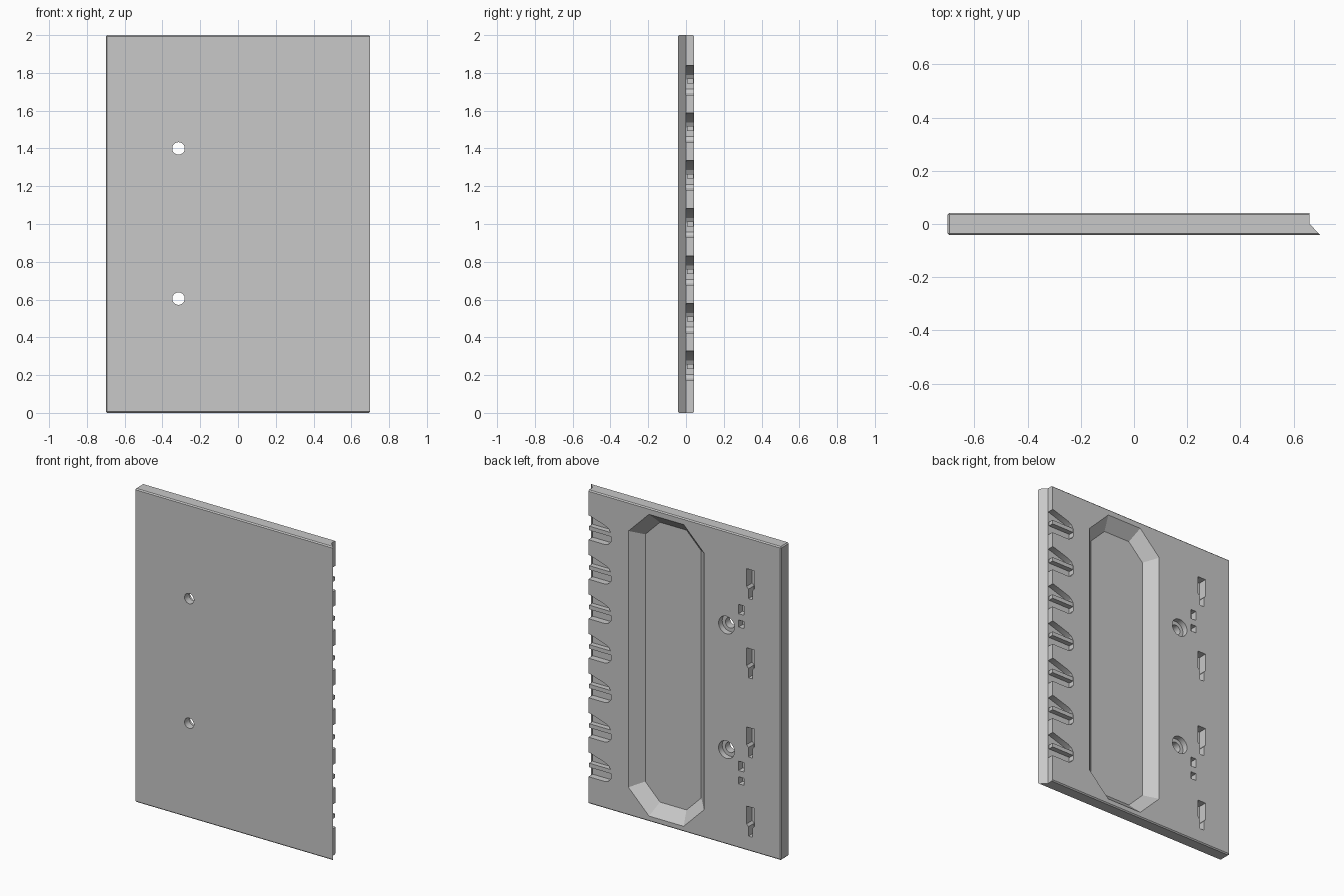
import bpy, bmesh, math
from mathutils import Vector

if "Cube" in bpy.data.objects:
    bpy.data.objects.remove(bpy.data.objects["Cube"], do_unlink=True)

FRONT, BACK = -0.042, 0.042

grey = bpy.data.materials.new("plain_grey")
grey.use_nodes = True
colour = (0.58, 0.58, 0.58, 1)
grey.diffuse_color = colour
grey.node_tree.nodes["Principled BSDF"].inputs["Base Color"].default_value = colour


def loft(name, rings):
    """Closed solid through matching rings of points."""
    bm = bmesh.new()
    loops = [[bm.verts.new(p) for p in ring] for ring in rings]
    n = len(loops[0])
    for a, b in zip(loops, loops[1:]):
        for i in range(n):
            j = (i + 1) % n
            bm.faces.new((a[i], a[j], b[j], b[i]))
    bm.faces.new(loops[0])
    bm.faces.new(loops[-1])
    bmesh.ops.recalc_face_normals(bm, faces=bm.faces)
    mesh = bpy.data.meshes.new(name)
    bm.to_mesh(mesh)
    bm.free()
    mesh.materials.append(grey)
    ob = bpy.data.objects.new(name, mesh)
    bpy.context.collection.objects.link(ob)
    return ob


def prism(name, outline, y0, y1):
    """Outline in x and z, extruded in depth."""
    return loft(name, [[(x, y, z) for x, z in outline] for y in (y0, y1)])


def rect(x, z, w, h):
    return [(x - w / 2, z), (x + w / 2, z), (x + w / 2, z + h), (x - w / 2, z + h)]


def circle(x, z, r, n=32):
    return [(x + r * math.cos(2 * math.pi * i / n), z + r * math.sin(2 * math.pi * i / n))
            for i in range(n)]


def octagon(inset):
    x0, x1, z0, z1 = -0.158 + inset, 0.377 - inset, 0.035 + inset, 1.96 - inset
    c = 0.145 - inset * (2 - math.sqrt(2))
    return [(x0 + c, z0), (x1 - c, z0), (x1, z0 + c), (x1, z1 - c),
            (x1 - c, z1), (x0 + c, z1), (x0, z1 - c), (x0, z0 + c)]


# Plate with one undercut side, its outer edges lightly chamfered
profile = [(-0.7, FRONT), (0.7, FRONT), (0.66, 0), (0.66, BACK), (-0.7, BACK)]
plate = loft("plate", [[(x, y, z) for x, y in profile] for z in (0, 2)])
bm = bmesh.new()
bm.from_mesh(plate.data)
edges = [e for e in bm.edges if sum(v.co.x for v in e.verts) < 1.2]
bmesh.ops.bevel(bm, geom=edges, offset=0.007, segments=1, affect='EDGES')
bm.to_mesh(plate.data)
bm.free()

cutters = []

# Sloped octagonal pocket in the back
depth, over = 0.07, 0.01
cutters.append(loft("pocket_cutter", [
    [(x, BACK - d, z) for x, z in octagon(d)] for d in (-over, depth)]))

# Screw holes with counterbores
for z in (0.605, 1.4):
    cutters.append(prism("hole_cutter", circle(-0.315, z, 0.033), -0.1, 0.1))
    cutters.append(prism("counterbore_cutter", circle(-0.315, z, 0.056), 0.005, 0.1))

# Stepped hanging slots
for i in range(4):
    z, x = 0.095 + 0.505 * i, -0.485
    outline = [(x - 0.015, z), (x + 0.015, z), (x + 0.015, z + 0.06), (x + 0.028, z + 0.075),
               (x + 0.028, z + 0.188), (x - 0.028, z + 0.188),
               (x - 0.028, z + 0.075), (x - 0.015, z + 0.06)]
    cutters.append(prism("hanging_slot_cutter", outline, -0.015, 0.1))

# Paired tie openings
for z in (0.41, 1.41):
    cutters.append(prism("tie_lower_cutter", rect(-0.42, z, 0.04, 0.045), 0.0, 0.1))
    cutters.append(prism("tie_upper_cutter", rect(-0.42, z + 0.085, 0.04, 0.06), 0.0, 0.1))

# Tapered cable slots along the undercut side, each with a bar
slot = [(0.75, 0.155), (0.65, 0.155), (0.54, 0.12), (0.515, 0.105), (0.50, 0.08),
        (0.50, 0.03), (0.515, 0.01), (0.54, 0), (0.75, 0)]
for i in range(7):
    z = 0.172 + 0.252 * i
    cutters.append(prism("cable_slot_cutter", [(x, z + dz) for x, dz in slot], 0.0, 0.1))
    prism(f"cable_bar_{i + 1}", rect(0.572, z + 0.06, 0.17, 0.026), 0.006, BACK - 0.003)

# Cut everything, then drop the cutters
for c in cutters:
    c.hide_render = True
    mod = plate.modifiers.new("cut", 'BOOLEAN')
    mod.operation, mod.solver, mod.object = 'DIFFERENCE', 'EXACT', c
bpy.context.view_layer.objects.active = plate
for mod in list(plate.modifiers):
    bpy.ops.object.modifier_apply(modifier=mod.name)
for c in cutters:
    bpy.data.objects.remove(c, do_unlink=True)

bpy.ops.object.select_all(action='DESELECT')
plate.select_set(True)
bpy.ops.object.shade_smooth_by_angle(angle=math.radians(20))
